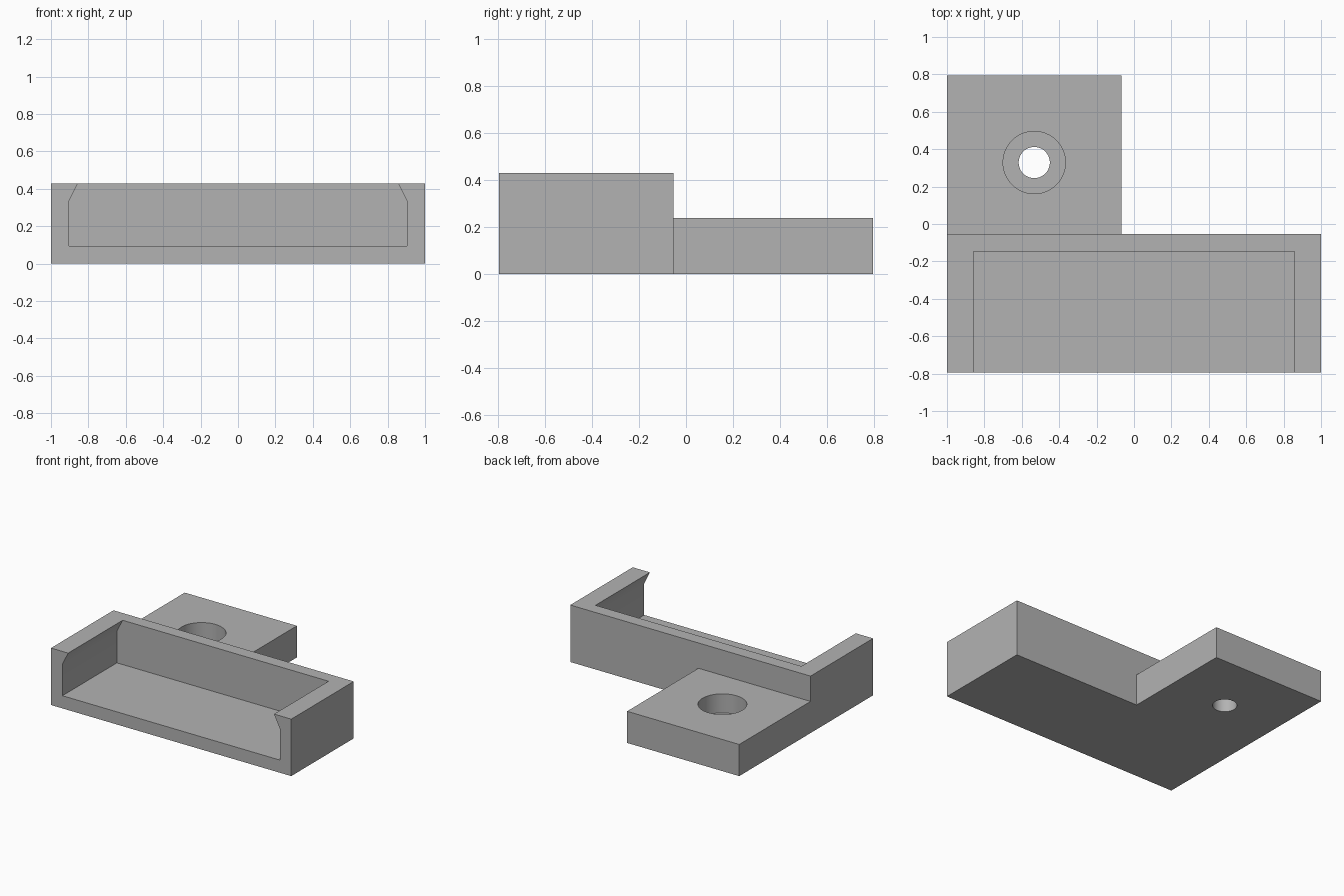
import bpy
import bmesh
from mathutils import Matrix, Vector

default = bpy.data.objects.get("Cube")
if default:
    bpy.data.objects.remove(default, do_unlink=True)

U = 2 / 42                      # one design unit: the body is 42 wide
FRONT, BACK = -16.7 * U, 16.7 * U
STEP = BACK - 17.8 * U          # where the low tab meets the tall tray
TAB_EDGE = -U * 1.4             # inner side of the tab
TRAY_H, TAB_H = 9 * U, 5 * U
WALL = 2 * U
HOLE = (-1 + 9.8 * U, BACK - 9.8 * U)

grey = bpy.data.materials.new("plain grey")
grey.use_nodes = True
COLOUR = (0.45, 0.45, 0.45, 1)
grey.diffuse_color = COLOUR
grey.node_tree.nodes["Principled BSDF"].inputs["Base Color"].default_value = COLOUR


def to_object(name, bm):
    bmesh.ops.recalc_face_normals(bm, faces=bm.faces)
    mesh = bpy.data.meshes.new(name)
    bm.to_mesh(mesh)
    bm.free()
    mesh.materials.append(grey)
    obj = bpy.data.objects.new(name, mesh)
    bpy.context.collection.objects.link(obj)
    return obj


def prism(name, points, direction):
    """Extrude a closed outline along a direction."""
    bm = bmesh.new()
    face = bm.faces.new([bm.verts.new(p) for p in points])
    ext = bmesh.ops.extrude_face_region(bm, geom=[face])
    moved = [g for g in ext["geom"] if isinstance(g, bmesh.types.BMVert)]
    bmesh.ops.translate(bm, verts=moved, vec=Vector(direction))
    return to_object(name, bm)


def cylinder(name, radius, z0, z1):
    bm = bmesh.new()
    bmesh.ops.create_cone(bm, cap_ends=True, segments=64, radius1=radius,
                          radius2=radius, depth=z1 - z0,
                          matrix=Matrix.Translation((*HOLE, (z0 + z1) / 2)))
    return to_object(name, bm)


def cut(body, cutter):
    cutter.hide_render = True
    mod = body.modifiers.new(cutter.name, "BOOLEAN")
    mod.operation = "DIFFERENCE"
    mod.solver = "EXACT"
    mod.object = cutter
    bpy.context.view_layer.objects.active = body
    bpy.ops.object.modifier_apply(modifier=mod.name)
    bpy.data.objects.remove(cutter, do_unlink=True)


# L-shaped body: wide tray at the front, mounting tab behind its right half
outline = [(-1, FRONT), (1, FRONT), (1, STEP), (TAB_EDGE, STEP),
           (TAB_EDGE, BACK), (-1, BACK)]
body = prism("tray_with_mounting_tab", [(x, y, 0) for x, y in outline],
             (0, 0, TRAY_H))

# Lower the tab
step = [(-2, STEP), (2, STEP), (2, 2), (-2, 2)]
cut(body, prism("tab_step_cutter", [(x, y, TAB_H) for x, y in step], (0, 0, 1)))

# Open-fronted pocket with sloping lips along both ends
side = [(19 * U, WALL), (19 * U, 7 * U), (18 * U, TRAY_H), (18 * U, 1)]
profile = side + [(-x, z) for x, z in reversed(side)]
cut(body, prism("pocket_cutter", [(x, -1, z) for x, z in profile],
                (0, STEP - WALL + 1, 0)))

# Screw hole and counterbore in the tab
cut(body, cylinder("screw_hole_cutter", 1.75 * U, -0.2, 0.6))
cut(body, cylinder("counterbore_cutter", 3.5 * U, 2 * U, 0.6))

# Smooth the bores and keep the edges crisp
bpy.ops.object.select_all(action="DESELECT")
body.select_set(True)
bpy.context.view_layer.objects.active = body
bpy.ops.object.shade_smooth_by_angle(angle=0.5)
